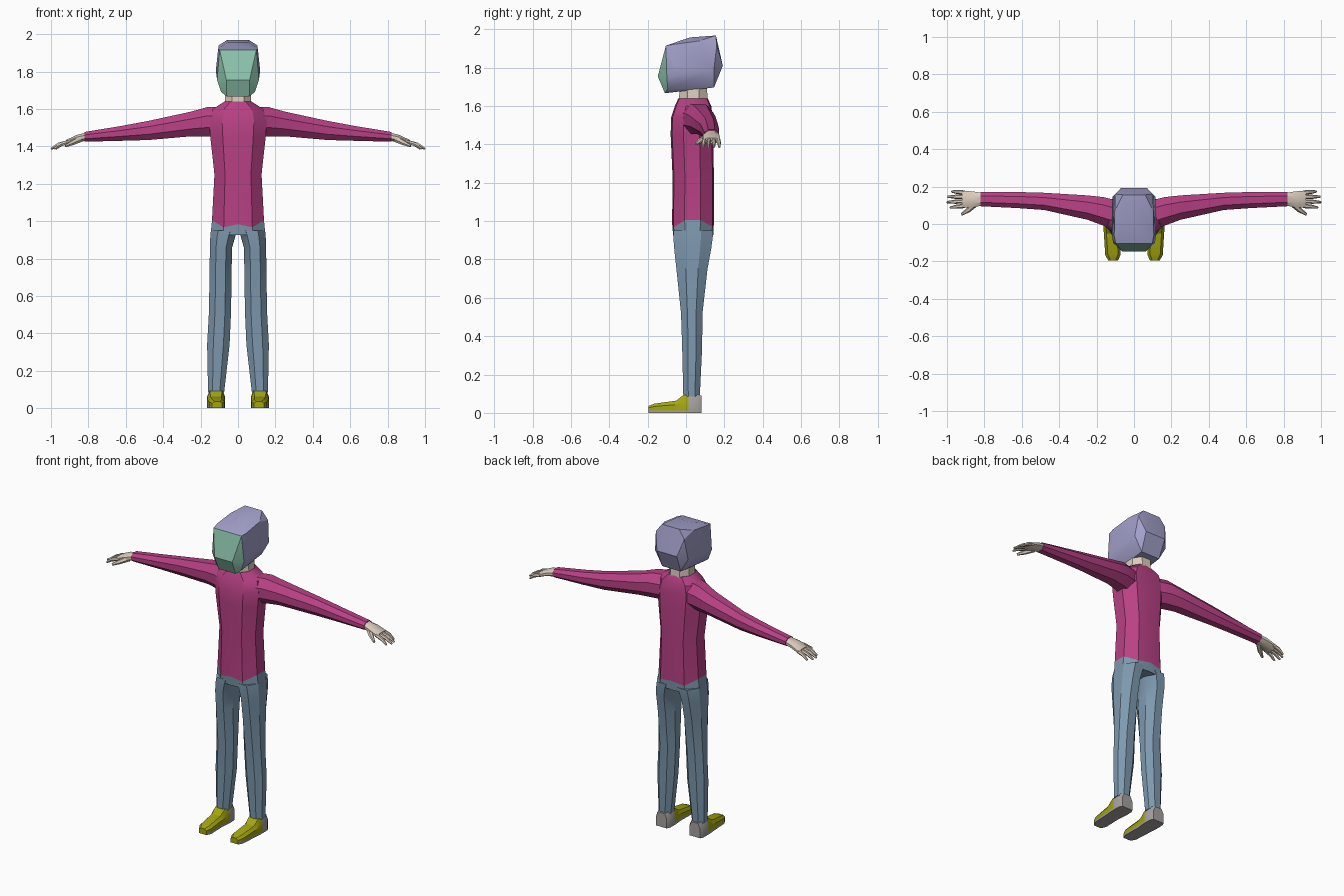
import bpy, bmesh, math
from mathutils import Vector

if "Cube" in bpy.data.objects:
    bpy.data.objects.remove(bpy.data.objects["Cube"])


def colour(name, *rgb):
    m = bpy.data.materials.new(name)
    m.diffuse_color = [((c / 255 + 0.055) / 1.055) ** 2.4 for c in rgb] + [1]
    m.use_nodes = True
    m.node_tree.nodes["Principled BSDF"].inputs["Base Color"].default_value = m.diffuse_color
    return m


SHIRT = colour("magenta", 184, 65, 133)
DENIM = colour("denim blue", 126, 153, 175)
SKIN = colour("skin", 220, 205, 190)
HAIR = colour("lavender", 163, 161, 203)
FACE = colour("sea green", 140, 194, 171)
SHOE = colour("olive yellow", 163, 166, 14)
GREY = colour("warm grey", 166, 161, 160)


def finish(name, bm, mats, rule=None, mirror=False):
    bmesh.ops.recalc_face_normals(bm, faces=bm.faces)
    if rule:
        for f in bm.faces:
            f.material_index = rule(f)
    me = bpy.data.meshes.new(name)
    bm.to_mesh(me)
    bm.free()
    for m in mats:
        me.materials.append(m)
    ob = bpy.data.objects.new(name, me)
    bpy.context.collection.objects.link(ob)
    if mirror:
        ob.modifiers.new("mirror", 'MIRROR')
    return ob


def loft(bm, rings):
    rows = [[bm.verts.new(p) for p in r] for r in rings]
    n = len(rows[0])
    for a, b in zip(rows, rows[1:]):
        for i in range(n):
            j = (i + 1) % n
            bm.faces.new((a[i], a[j], b[j], b[i]))
    bm.faces.new(rows[0][::-1])
    bm.faces.new(rows[-1])
    return bm


# Horizontal body section; the hem variant dips beside the middle
HALF = [(0, -1), (.55, -.93), (1, -.4), (1, .35), (.6, .93), (0, 1)]
BODY = HALF + [(-x, y) for x, y in HALF[-2:0:-1]]
HEM = {0: .984, .55: .967, .6: .972, 1: 1.005}


def body_ring(z, hx, y0, y1):
    return [(fx * hx, (y0 + y1) / 2 + fy * (y1 - y0) / 2,
             HEM[abs(fx)] if z is None else z) for fx, fy in BODY]


OCT = [(1, .4), (.45, 1), (-.45, 1), (-1, .4), (-1, -.4), (-.45, -1), (.45, -1), (1, -.4)]

# Torso
finish("shirt_body", loft(bmesh.new(), [body_ring(*r) for r in (
    (None, .139, -.072, .145), (1.25, .126, -.071, .145), (1.45, .148, -.08, .143),
    (1.54, .155, -.078, .139), (1.6, .135, -.058, .132), (1.64, .072, -.04, .113))]), [SHIRT])

# Hips and legs
finish("trouser_hips", loft(bmesh.new(), [body_ring(*r) for r in (
    (None, .139, -.072, .145), (.925, .147, -.067, .142))]), [DENIM])


def leg_ring(z, x0, x1, y0, y1):
    return [((x0 + x1) / 2 + u * (x1 - x0) / 2, (y0 + y1) / 2 + v * (y1 - y0) / 2, z)
            for u, v in OCT]


finish("trouser_leg", loft(bmesh.new(), [leg_ring(*r) for r in (
    (.95, .002, .145, -.066, .142), (.92, .014, .148, -.066, .14), (.86, .031, .15, -.062, .132),
    (.75, .034, .152, -.05, .112), (.52, .037, .155, -.026, .086), (.34, .045, .165, -.02, .084),
    (.085, .074, .16, -.014, .072))]), [DENIM], mirror=True)


# Shoes: grey heel and sole, coloured upper
def shoe_ring(y, x0, x1, z):
    return [(x0, y, 0), (x1, y, 0), (x1, y, .012), (x1, y, .012 + (z - .012) * .6),
            (x1 - .014, y, z), (x0 + .014, y, z), (x0, y, .012 + (z - .012) * .6), (x0, y, .012)]


finish("shoe", loft(bmesh.new(), [shoe_ring(*r) for r in (
    (-.195, .085, .138, .036), (-.165, .072, .154, .048), (-.05, .075, .161, .064),
    (-.015, .071, .164, .092), (.012, .069, .165, .095), (.06, .07, .164, .095),
    (.08, .08, .155, .09))]), [SHOE, GREY],
    lambda f: int(f.calc_center_median().y > .012 or f.calc_center_median().z < .012), True)


# Sleeves and hands, lofted outward along x
def arm_ring(x, y, z, hy, hz):
    return [(x, y + u * hy, z + v * hz) for u, v in OCT]


finish("sleeve", loft(bmesh.new(), [arm_ring(*r) for r in (
    (.09, .045, 1.53, .08, .08), (.165, .068, 1.532, .076, .078), (.25, .088, 1.52, .065, .066),
    (.48, .121, 1.485, .046, .051), (.62, .128, 1.47, .043, .04),
    (.82, .133, 1.451, .038, .026))]), [SHIRT], mirror=True)

hand = loft(bmesh.new(), [arm_ring(*r) for r in (
    (.81, .133, 1.452, .033, .022), (.86, .131, 1.442, .043, .02), (.92, .133, 1.42, .046, .014))])


def digit(points, radii):
    rings = []
    for p, r in zip(points, radii):
        d = (Vector(points[-1]) - Vector(points[0])).normalized()
        side = d.cross(Vector((0, 0, 1))).normalized()
        up = side.cross(d)
        rings.append([Vector(p) + r * (math.cos(a) * side + math.sin(a) * up)
                      for a in (math.pi * (k / 3) for k in range(6))])
    loft(hand, rings)


for y0, y1, tip in ((.097, .088, .983), (.121, .117, 1.0), (.145, .146, .996), (.168, .174, .975)):
    digit([(.905, y0, 1.424), ((.905 + tip) / 2 + .005, (y0 + y1) / 2, 1.411), (tip, y1, 1.387)],
          (.012, .011, .006))
digit([(.845, .112, 1.438), (.885, .075, 1.42), (.922, .051, 1.402)], (.017, .014, .007))
finish("hand", hand, [SKIN], mirror=True)

# Neck
finish("neck", loft(bmesh.new(), [[(u * hx, .038 + v * hy, z) for u, v in OCT]
       for z, hx, hy in ((1.6, .074, .077), (1.645, .07, .074), (1.72, .066, .07))]), [SKIN])

# Faceted head: hull of mirrored corner points, front facets in the face colour
head = bmesh.new()
for x, y, z in ((.098, -.105, 1.915), (.106, -.062, 1.922), (.062, -.147, 1.755), (.112, -.1, 1.755),
                (.118, -.055, 1.81), (.06, -.11, 1.667), (.09, -.095, 1.69), (.055, .02, 1.958),
                (.103, .07, 1.94), (.06, .156, 1.968), (.1, .16, 1.915), (.07, .192, 1.81),
                (.116, .145, 1.785), (.065, .146, 1.697)):
    for s in (1, -1):
        head.verts.new((s * x, y, z))
bmesh.ops.convex_hull(head, input=head.verts)
bmesh.ops.dissolve_limit(head, angle_limit=math.radians(3), verts=head.verts, edges=head.edges)
finish("head", head, [HAIR, FACE],
       lambda f: int(f.normal.y < -.4 and f.calc_center_median().y < -.06 and f.normal.z < .6))

# Smooth shading with sharp edges kept
for ob in bpy.context.scene.objects:
    ob.select_set(True)
    bpy.context.view_layer.objects.active = ob
bpy.ops.object.shade_smooth_by_angle(angle=math.radians(30))
